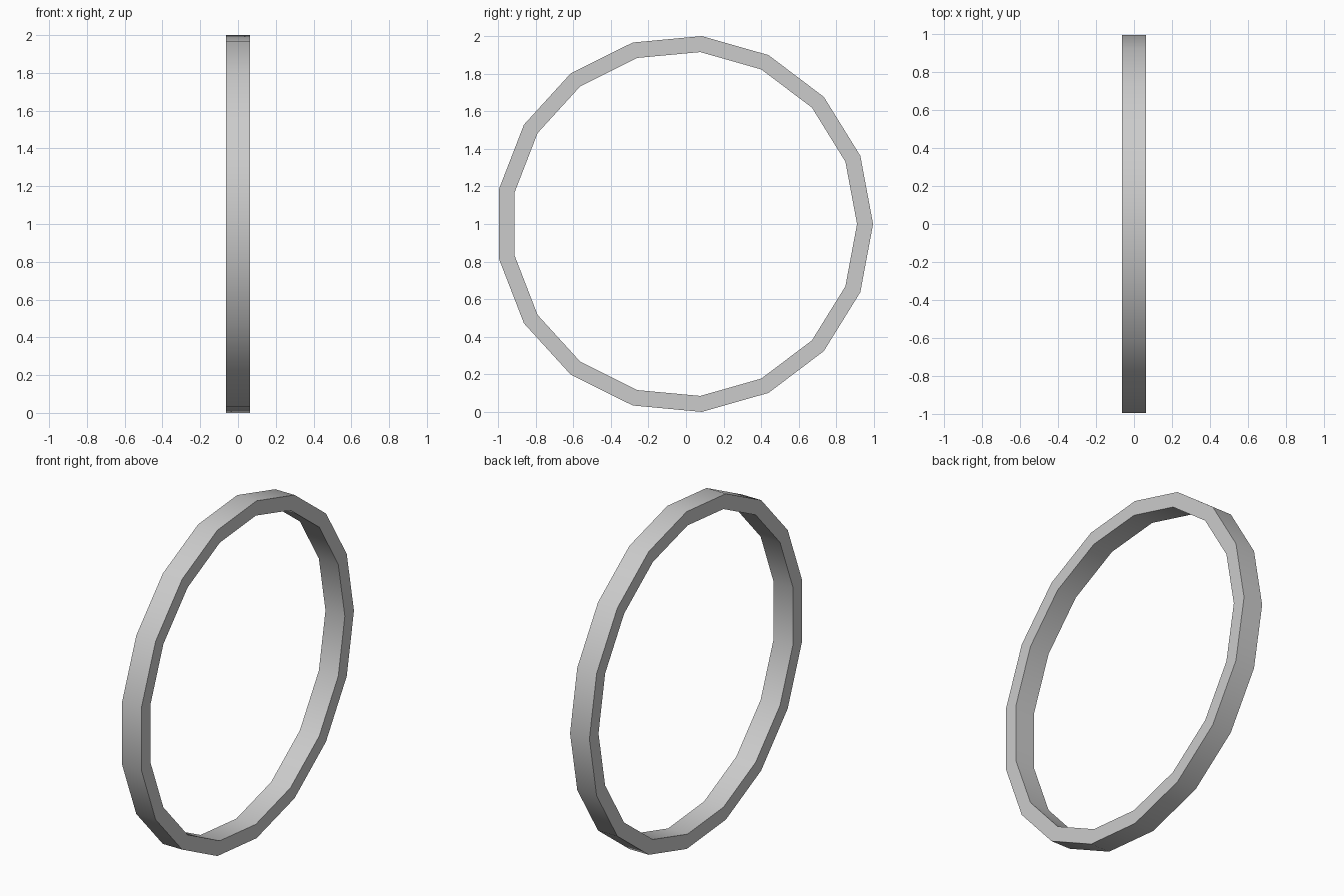
import bpy, bmesh, math

if "Cube" in bpy.data.objects:
    bpy.data.objects.remove(bpy.data.objects["Cube"])

SIDES = 17
OUTER, INNER, HALF_WIDTH = 1.0043, 0.919, 0.0635
CENTRE_Y, CENTRE_Z = -0.0086, 1.0

# Upright hoop: a rectangular section swept around 17 sides
bm = bmesh.new()
section = [(HALF_WIDTH, OUTER), (-HALF_WIDTH, OUTER),
           (-HALF_WIDTH, INNER), (HALF_WIDTH, INNER)]
rings = []
for i in range(SIDES):
    a = 2 * math.pi * i / SIDES
    rings.append([bm.verts.new((x, CENTRE_Y + r * math.cos(a),
                                CENTRE_Z + r * math.sin(a))) for x, r in section])
for i in range(SIDES):
    p, q = rings[i], rings[(i + 1) % SIDES]
    for j in range(4):
        k = (j + 1) % 4
        bm.faces.new((p[j], q[j], q[k], p[k]))
bmesh.ops.recalc_face_normals(bm, faces=bm.faces)

mesh = bpy.data.meshes.new("hoop")
bm.to_mesh(mesh)
bm.free()
hoop = bpy.data.objects.new("hoop", mesh)
bpy.context.collection.objects.link(hoop)

# Smooth around the band, sharp at the rims
bpy.context.view_layer.objects.active = hoop
hoop.select_set(True)
bpy.ops.object.shade_smooth_by_angle(angle=math.radians(30))
